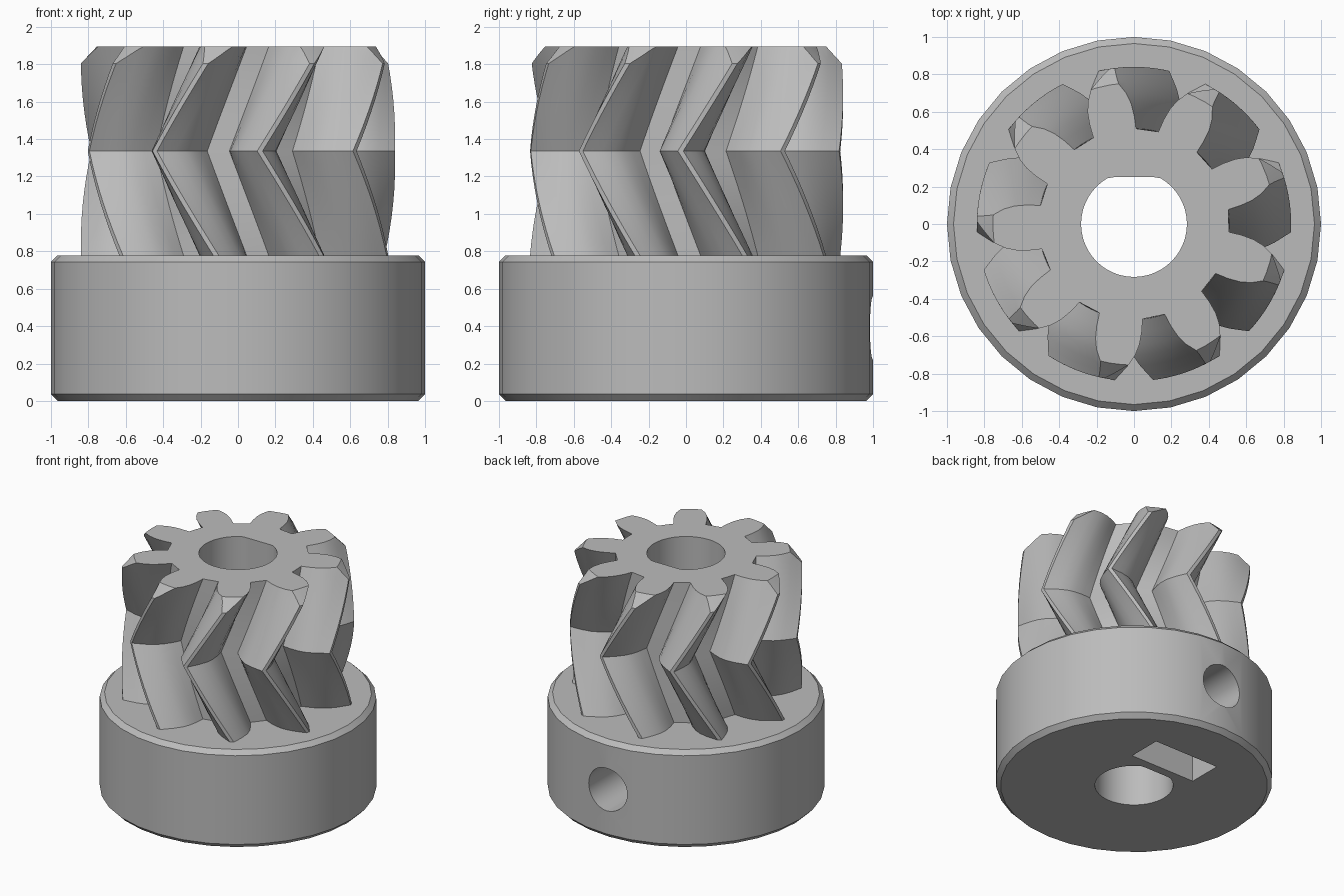
import bpy, bmesh, math
from math import sin, cos, pi, radians
from mathutils import Matrix

if "Cube" in bpy.data.objects:
    bpy.data.objects.remove(bpy.data.objects["Cube"], do_unlink=True)

HUB_TOP, MID, TOP = 0.778, 1.336, 1.895
TEETH, TWIST = 9, 24

grey = bpy.data.materials.new("plain grey")
grey.use_nodes = True
grey.diffuse_color = (0.5, 0.5, 0.5, 1)
grey.node_tree.nodes["Principled BSDF"].inputs["Base Color"].default_value = (0.5, 0.5, 0.5, 1)


def loft(name, rings):
    """Closed solid through equal-length rings of points, from bottom to top."""
    bm = bmesh.new()
    loops = [[bm.verts.new(p) for p in ring] for ring in rings]
    n = len(loops[0])
    for low, high in zip(loops, loops[1:]):
        for i in range(n):
            j = (i + 1) % n
            bm.faces.new((low[i], low[j], high[j], high[i]))
    bm.faces.new(loops[0][::-1])
    bm.faces.new(loops[-1])
    bmesh.ops.recalc_face_normals(bm, faces=bm.faces)
    mesh = bpy.data.meshes.new(name)
    bm.to_mesh(mesh)
    bm.free()
    mesh.materials.append(grey)
    obj = bpy.data.objects.new(name, mesh)
    bpy.context.collection.objects.link(obj)
    return obj


def ring(radius, z, sides=32, turn=0.0):
    return [(radius * cos(2 * pi * i / sides + turn),
             radius * sin(2 * pi * i / sides + turn), z) for i in range(sides)]


def activate(obj):
    bpy.ops.object.select_all(action='DESELECT')
    obj.select_set(True)
    bpy.context.view_layer.objects.active = obj


def carve(obj, cutter, operation='DIFFERENCE'):
    """Apply a boolean and discard the cutter."""
    activate(obj)
    mod = obj.modifiers.new("carve", 'BOOLEAN')
    mod.operation, mod.solver, mod.object = operation, 'EXACT', cutter
    bpy.ops.object.modifier_apply(modifier=mod.name)
    bpy.data.objects.remove(cutter, do_unlink=True)


def bore_cutter():
    """Round shaft hole with one flat towards the back."""
    flat = lambda z: [(x, min(y, 0.25), h) for x, y, h in ring(0.283, z, 48)]
    return loft("bore_cutter", [flat(-0.1), flat(2.1)])


def along_y(cutter):
    """Turn a cutter built along z so that it runs along y at the screw height."""
    cutter.data.transform(Matrix.Translation((0, 0, 0.39)) @ Matrix.Rotation(-pi / 2, 4, 'X'))
    return cutter


# Hub with chamfered rims
hub = loft("hub", [ring(0.965, 0), ring(1, 0.036),
                   ring(1, HUB_TOP - 0.034), ring(0.965, HUB_TOP)])
carve(hub, bore_cutter())

# Set screw hole from the back into the bore
carve(hub, along_y(loft("screw_cutter", [ring(0.17, 0.05), ring(0.17, 1.2)])))

# Nut pocket: hexagonal seat open to the underside
hexagon = [ring(0.33, y, 6, pi / 6) for y in (0.32, 0.59)]
carve(hub, along_y(loft("nut_cutter", hexagon)))
half = 0.33 * cos(pi / 6)
slot = [[(-half, 0.32, z), (half, 0.32, z), (half, 0.59, z), (-half, 0.59, z)]
        for z in (-0.1, 0.39)]
carve(hub, loft("slot_cutter", slot))

# Herringbone gear: tooth flank as (radius, half angle in degrees)
FLANK = [(0.51, 13.2), (0.58, 12.1), (0.645, 10.6), (0.70, 8.6), (0.757, 5.6), (0.80, 3.1), (0.84, 1.0)]
TOOTH = [(r, -a) for r, a in FLANK] + [(r, a) for r, a in reversed(FLANK)]


def gear_ring(z):
    turn = -2 + TWIST * abs(z - MID) / (TOP - MID)
    points = []
    for k in range(TEETH):
        for r, a in TOOTH:
            angle = radians(a + turn + k * 360 / TEETH)
            points.append((r * cos(angle), r * sin(angle), z))
    return points


STEPS = 8
levels = [HUB_TOP + (MID - HUB_TOP) * i / STEPS for i in range(STEPS)]
levels += [MID + (TOP - MID) * i / STEPS for i in range(STEPS + 1)]
gear = loft("herringbone_gear", [gear_ring(z) for z in levels])

# Conical chamfer on the upper tooth tips, then the shaft hole
carve(gear, loft("tip_cone", [ring(1.88, 0.7, 72), ring(0.745, 1.905, 72)]), 'INTERSECT')
carve(gear, bore_cutter())

for part in (hub, gear):
    activate(part)
    bpy.ops.object.shade_smooth_by_angle(angle=radians(25))
